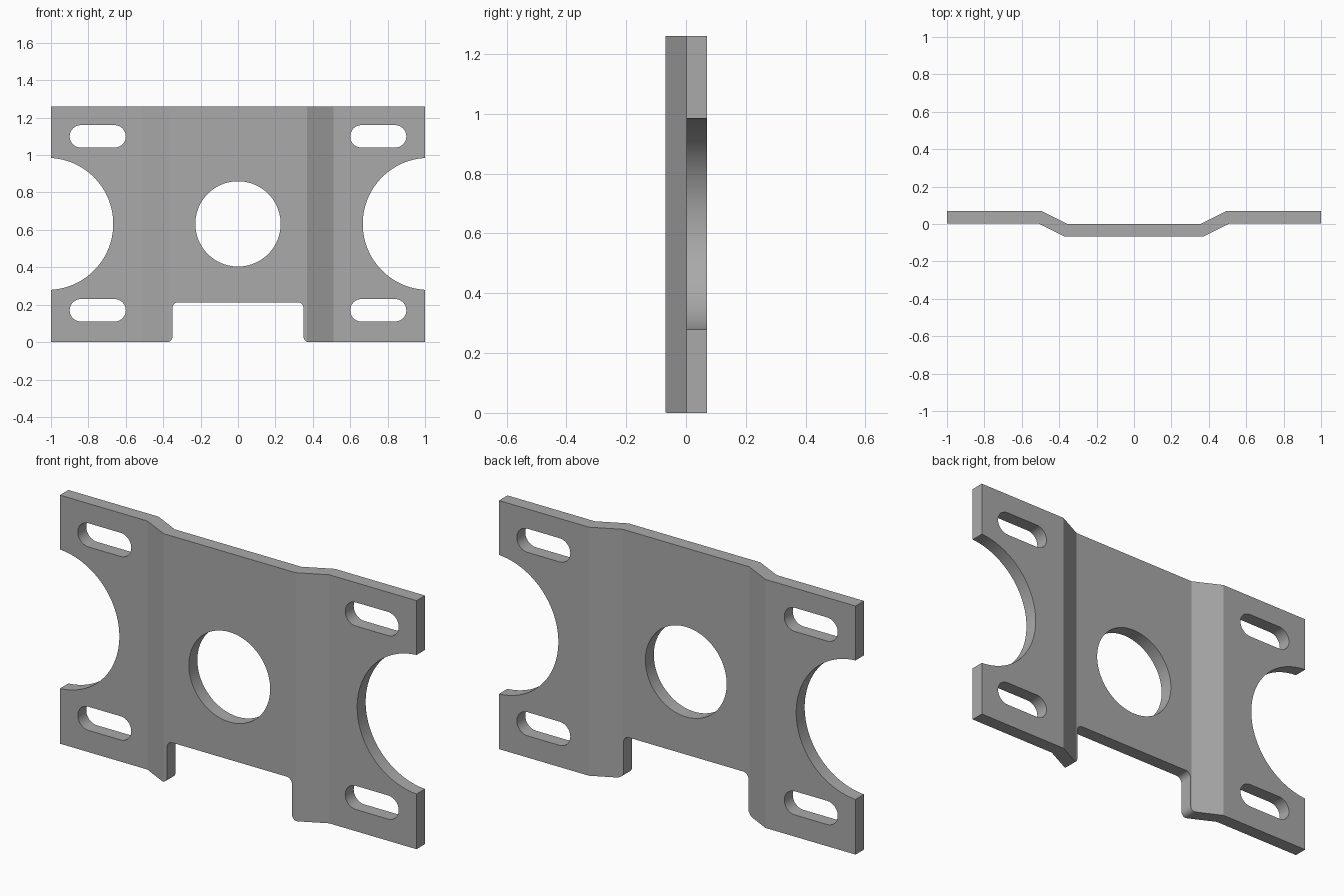
import bpy, bmesh
from math import cos, sin, pi, radians

if "Cube" in bpy.data.objects:
    bpy.data.objects.remove(bpy.data.objects["Cube"], do_unlink=True)

HEIGHT, MID = 1.26, 0.632

steel = bpy.data.materials.new("plain_grey")
steel.use_nodes = True
grey = (0.4, 0.4, 0.4, 1)
steel.diffuse_color = grey
steel.node_tree.nodes["Principled BSDF"].inputs["Base Color"].default_value = grey


def prism(name, points, offset):
    """Extrude a closed outline of 3D points along an offset."""
    bm = bmesh.new()
    face = bm.faces.new([bm.verts.new(p) for p in points])
    new = bmesh.ops.extrude_face_region(bm, geom=[face])["geom"]
    bmesh.ops.translate(bm, vec=offset, verts=[v for v in new if isinstance(v, bmesh.types.BMVert)])
    bmesh.ops.recalc_face_normals(bm, faces=bm.faces)
    mesh = bpy.data.meshes.new(name)
    bm.to_mesh(mesh)
    bm.free()
    mesh.materials.append(steel)
    obj = bpy.data.objects.new(name, mesh)
    bpy.context.collection.objects.link(obj)
    return obj


def arc(cx, cz, r, start, end, steps):
    angles = [radians(start + (end - start) * i / steps) for i in range(steps + 1)]
    return [(cx + r * cos(a), cz + r * sin(a)) for a in angles]


def cutter(name, outline):
    obj = prism(name, [(x, -0.3, z) for x, z in outline], (0, 0.6, 0))
    obj.hide_render = True
    return obj


# Bent plate: a folded strip seen from above, extruded upward
back = [(-1, 0.07), (-0.495, 0.07), (-0.355, 0)]
front = [(-0.37, -0.068), (-0.51, 0.002), (-1, 0.002)]
half = front + back
section = half + [(-x, y) for x, y in reversed(half)]
plate = prism("bent_mounting_plate", [(x, y, 0) for x, y in section], (0, 0, HEIGHT))

# Central hole and the two round side bites
cutters = [cutter("centre_hole", arc(0, MID, 0.228, 0, 360, 96)[:-1])]
for side in (-1, 1):
    cutters.append(cutter("side_bite", arc(side * 1.02, MID, 0.353, 0, 360, 128)[:-1]))
    # Rounded slots near the corners
    for z in (0.17, 1.1):
        x = side * 0.75
        slot = arc(x + 0.09, z, 0.06, -90, 90, 20) + arc(x - 0.09, z, 0.06, 90, 270, 20)
        cutters.append(cutter("corner_slot", slot))

# Bottom notch with rounded inner corners and rounded feet
w, top, r = 0.35, 0.213, 0.03
right = [(w + r, -0.1)] + arc(w + r, r, r, 270, 180, 8) + arc(w - r, top - r, r, 0, 90, 8)
cutters.append(cutter("bottom_notch", right + [(-x, z) for x, z in reversed(right)]))

bpy.ops.object.select_all(action="DESELECT")
bpy.context.view_layer.objects.active = plate
plate.select_set(True)
for c in cutters:
    mod = plate.modifiers.new(c.name, "BOOLEAN")
    mod.operation, mod.solver, mod.object = "DIFFERENCE", "EXACT", c
    bpy.ops.object.modifier_apply(modifier=mod.name)
for c in cutters:
    bpy.data.objects.remove(c, do_unlink=True)

bpy.ops.object.shade_smooth_by_angle(angle=radians(20))
